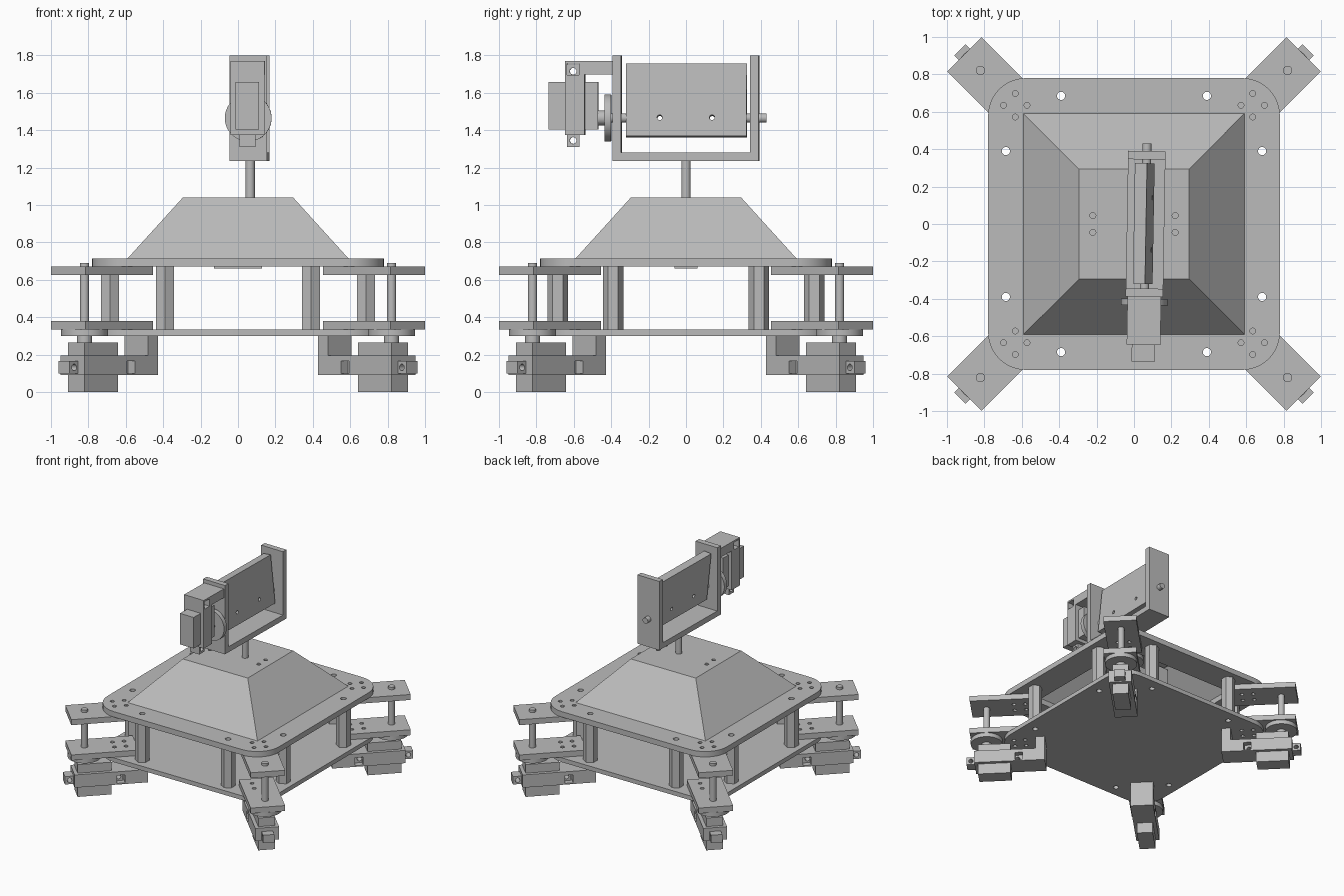
import bpy, bmesh, math
from mathutils import Matrix, Vector

if "Cube" in bpy.data.objects:
    bpy.data.objects.remove(bpy.data.objects["Cube"])

grey = bpy.data.materials.new("plain grey")
grey.diffuse_color = (0.5, 0.5, 0.5, 1)
grey.use_nodes = True
grey.node_tree.nodes["Principled BSDF"].inputs["Base Color"].default_value = grey.diffuse_color
SIGNS = [(1, 1), (-1, 1), (-1, -1), (1, -1)]


def finish(name, bm, M):
    bmesh.ops.remove_doubles(bm, verts=bm.verts, dist=1e-5)
    bmesh.ops.recalc_face_normals(bm, faces=bm.faces)
    mesh = bpy.data.meshes.new(name)
    bm.to_mesh(mesh)
    bm.free()
    mesh.materials.append(grey)
    ob = bpy.data.objects.new(name, mesh)
    ob.matrix_world = M
    bpy.context.collection.objects.link(ob)


def slab(name, loops, lo, hi, M=Matrix()):
    """Extrude an outline (first loop) with holes (other loops) from lo to hi."""
    cu = bpy.data.curves.new(name + " outline", 'CURVE')
    cu.dimensions, cu.fill_mode, cu.extrude = '2D', 'BOTH', (hi - lo) / 2
    for pts in loops:
        sp = cu.splines.new('POLY')
        sp.points.add(len(pts) - 1)
        for p, (x, y) in zip(sp.points, pts):
            p.co = (x, y, 0, 1)
        sp.use_cyclic_u = True
    tmp = bpy.data.objects.new("outline", cu)
    bpy.context.collection.objects.link(tmp)
    dg = bpy.context.evaluated_depsgraph_get()
    mesh = bpy.data.meshes.new_from_object(tmp.evaluated_get(dg))
    bm = bmesh.new()
    bm.from_mesh(mesh)
    bpy.data.objects.remove(tmp)
    bpy.data.curves.remove(cu)
    bpy.data.meshes.remove(mesh)
    finish(name, bm, M @ Matrix.Translation((0, 0, (lo + hi) / 2)))


def rect(x0, x1, y0, y1):
    return [(x0, y0), (x1, y0), (x1, y1), (x0, y1)]


def ring(x, y, r, n=24, start=0.0):
    return [(x + r * math.cos(start + math.tau * i / n),
             y + r * math.sin(start + math.tau * i / n)) for i in range(n)]


def rounded_square(h, r, n=10):
    pts = []
    for q, (sx, sy) in enumerate(SIGNS):
        for i in range(n + 1):
            a = math.pi / 2 * (q + i / n)
            pts.append((sx * (h - r) + r * math.cos(a), sy * (h - r) + r * math.sin(a)))
    return pts


def axes(x, y, z):
    return Matrix((x, y, z)).transposed().to_4x4()


XZ = axes((1, 0, 0), (0, 0, 1), (0, -1, 0))   # outline drawn in x-z
YZ = axes((0, 1, 0), (0, 0, 1), (1, 0, 0))    # outline drawn in y-z


def servo(prefix, M, shaft_top, bracket=None):
    """Motor: local z is the shaft axis, the shaft sits towards +x."""
    s = 0.065
    slab(prefix + "_motor_body", [rect(-0.1275, 0.1275, -0.0625, 0.0625)], 0, 0.265, M)
    slab(prefix + "_motor_tabs", [rect(-0.22, 0.22, 0.1, 0.165),
                                  ring(-0.185, 0.132, 0.018, 16), ring(0.185, 0.132, 0.018, 16)],
         -0.0425, 0.0425, M @ XZ)
    slab(prefix + "_hub", [ring(s, 0, 0.04)], 0.265, 0.30, M)
    slab(prefix + "_drive_disc", [ring(s, 0, 0.125, 48)], 0.30, 0.335, M)
    slab(prefix + "_shaft", [ring(s, 0, 0.025)], 0.265, shaft_top, M)
    if bracket:
        e, top = bracket
        prof = [(0.155, 0.09), (0.155, 0.195), (-e + 0.073, 0.195), (-e + 0.073, top),
                (-e, top), (-e, 0.09)]
        slab(prefix + "_motor_bracket", [prof, rect(-0.226, -0.165, 0.1, 0.165)],
             -0.09, 0.09, M @ XZ)


# Chassis plates with screw holes
posts = [(sx * a, sy * b) for sx, sy in SIGNS for a, b in ((0.39, 0.685), (0.685, 0.39))]
post_holes = [ring(x, y, 0.022, 16) for x, y in posts]
arm_holes = [ring(sx * 0.635 + dx, sy * 0.635 + dy, 0.016, 12) for sx, sy in SIGNS
             for dx, dy in ((0.063, 0), (-0.063, 0), (0, 0.063), (0, -0.063))]
outline = rounded_square(0.78, 0.2)
slab("bottom_plate", [outline] + post_holes + arm_holes, 0.30, 0.335)
slab("top_plate", [outline, rect(-0.545, 0.545, -0.545, 0.545)] + post_holes + arm_holes,
     0.67, 0.715)

# Hollow hexagonal standoffs
for i, (x, y) in enumerate(posts):
    slab(f"standoff_{i}", [ring(x, y, 0.055, 6, math.pi / 2), ring(x, y, 0.022, 16)],
         0.335, 0.67)

# Four corner legs: two arm plates and a motor each
for i in range(4):
    turn = Matrix.Rotation(math.pi / 4 + i * math.pi / 2, 4, 'Z')
    d = 0.0445
    holes = [ring(0.898 + a * d, b * d, 0.016, 12) for a, b in SIGNS]
    arm = [rect(0.774, 1.283, -0.13, 0.13)] + holes
    slab(f"upper_arm_{i}", arm, 0.625, 0.67, turn)
    slab(f"lower_arm_{i}", arm, 0.335, 0.38, turn)
    servo(f"leg_{i}", turn @ Matrix.Translation((1.096, 0, 0)), 0.69, (0.40, 0.30))

# Hollow sloped cover with a drilled lid
bm = bmesh.new()
rows = [[bm.verts.new((sx * h, sy * h, z)) for sx, sy in SIGNS]
        for h, z in ((0.59, 0.715), (0.295, 1.04), (0.25, 1.04), (0.545, 0.715))]
for r in range(4):
    a, b = rows[r], rows[(r + 1) % 4]
    for k in range(4):
        bm.faces.new((a[k], a[(k + 1) % 4], b[(k + 1) % 4], b[k]))
finish("cover_walls", bm, Matrix())
slab("cover_lid", [rect(-0.25, 0.25, -0.25, 0.25)] +
     [ring(sx * 0.22, sy * 0.045, 0.016, 12) for sx, sy in SIGNS], 0.995, 1.04)

# Turning motor hung under the lid
M = Matrix.Translation((0, 0, 0.66))
servo("turn", M, 0.58)
for side, x in (("left", -0.22), ("right", 0.22)):
    slab(f"turn_motor_hanger_{side}", [rect(x - 0.05, x + 0.05, -0.09, 0.09)], 0.165, 0.32, M)

# Turning head: fork, tilted panel and tilt motor
head = Matrix.Translation((0.062, 0, 0)) @ Matrix.Rotation(math.radians(-1), 4, 'Z')
fork = [(-0.39, 1.235), (0.39, 1.235), (0.39, 1.8), (0.345, 1.8),
        (0.345, 1.28), (-0.345, 1.28), (-0.345, 1.8), (-0.39, 1.8)]
slab("fork", [fork], -0.1, 0.1, head @ YZ)
hinge = head @ Matrix.Translation((0, 0, 1.465))
slab("hinge_pin", [ring(0, 0, 0.024)], -0.43, -0.31, hinge @ XZ)
slab("tilting_panel", [rect(-0.32, 0.325, -0.1, 0.29),
                       ring(-0.14, 0, 0.014, 16), ring(0.14, 0, 0.014, 16)],
     -0.0325, 0.0325, hinge @ Matrix.Rotation(math.radians(-6), 4, 'Y') @ YZ)
servo("tilt", head @ Matrix.Translation((0, -0.735, 1.53)) @
      axes((0, 0, -1), (-1, 0, 0), (0, 1, 0)), 0.425, (0.24, 0.345))

# Smooth the round parts, keep hard edges sharp
for ob in bpy.context.scene.objects:
    ob.select_set(True)
    bpy.context.view_layer.objects.active = ob
bpy.ops.object.shade_smooth_by_angle(angle=math.radians(30))
